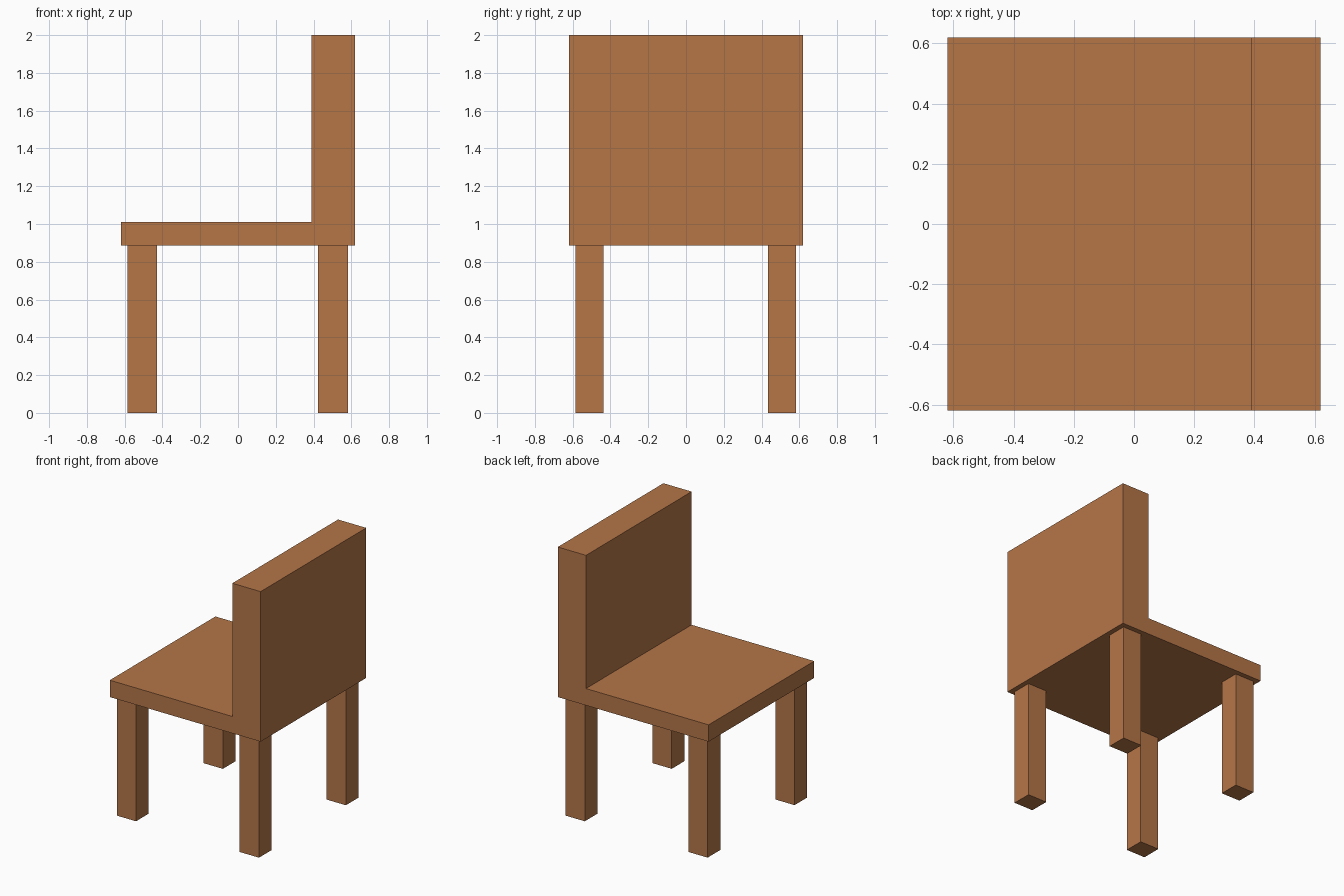
import bpy, bmesh

if "Cube" in bpy.data.objects:
    bpy.data.objects.remove(bpy.data.objects["Cube"])

wood = bpy.data.materials.new("warm_wood")
wood.diffuse_color = (0.46, 0.18, 0.064, 1)
wood.use_nodes = True
wood.node_tree.nodes["Principled BSDF"].inputs["Base Color"].default_value = wood.diffuse_color


def extrude_profile(name, points, y0, y1):
    """Extrude an x-z outline from y0 to y1."""
    bm = bmesh.new()
    face = bm.faces.new([bm.verts.new((x, y0, z)) for x, z in points])
    ext = bmesh.ops.extrude_face_region(bm, geom=[face], use_keep_orig=True)
    verts = [g for g in ext["geom"] if isinstance(g, bmesh.types.BMVert)]
    bmesh.ops.translate(bm, verts=verts, vec=(0, y1 - y0, 0))
    bmesh.ops.recalc_face_normals(bm, faces=bm.faces)
    mesh = bpy.data.meshes.new(name)
    bm.to_mesh(mesh)
    bm.free()
    mesh.materials.append(wood)
    obj = bpy.data.objects.new(name, mesh)
    bpy.context.collection.objects.link(obj)
    return obj


# Seat and backrest: one L-shaped block
SEAT_BOTTOM, SEAT_TOP, HALF = 0.885, 1.01, 0.62
extrude_profile("seat_and_backrest", [
    (-HALF, SEAT_BOTTOM), (HALF, SEAT_BOTTOM), (HALF, 2.0),
    (0.388, 2.0), (0.388, SEAT_TOP), (-HALF, SEAT_TOP)], -HALF, HALF)

# Four square legs
for x_name, x0, x1 in (("front", -0.586, -0.428), ("rear", 0.424, 0.583)):
    for y_name, y0, y1 in (("right", -0.586, -0.438), ("left", 0.434, 0.583)):
        extrude_profile(f"{x_name}_{y_name}_leg", [
            (x0, 0), (x1, 0), (x1, SEAT_BOTTOM), (x0, SEAT_BOTTOM)], y0, y1)
